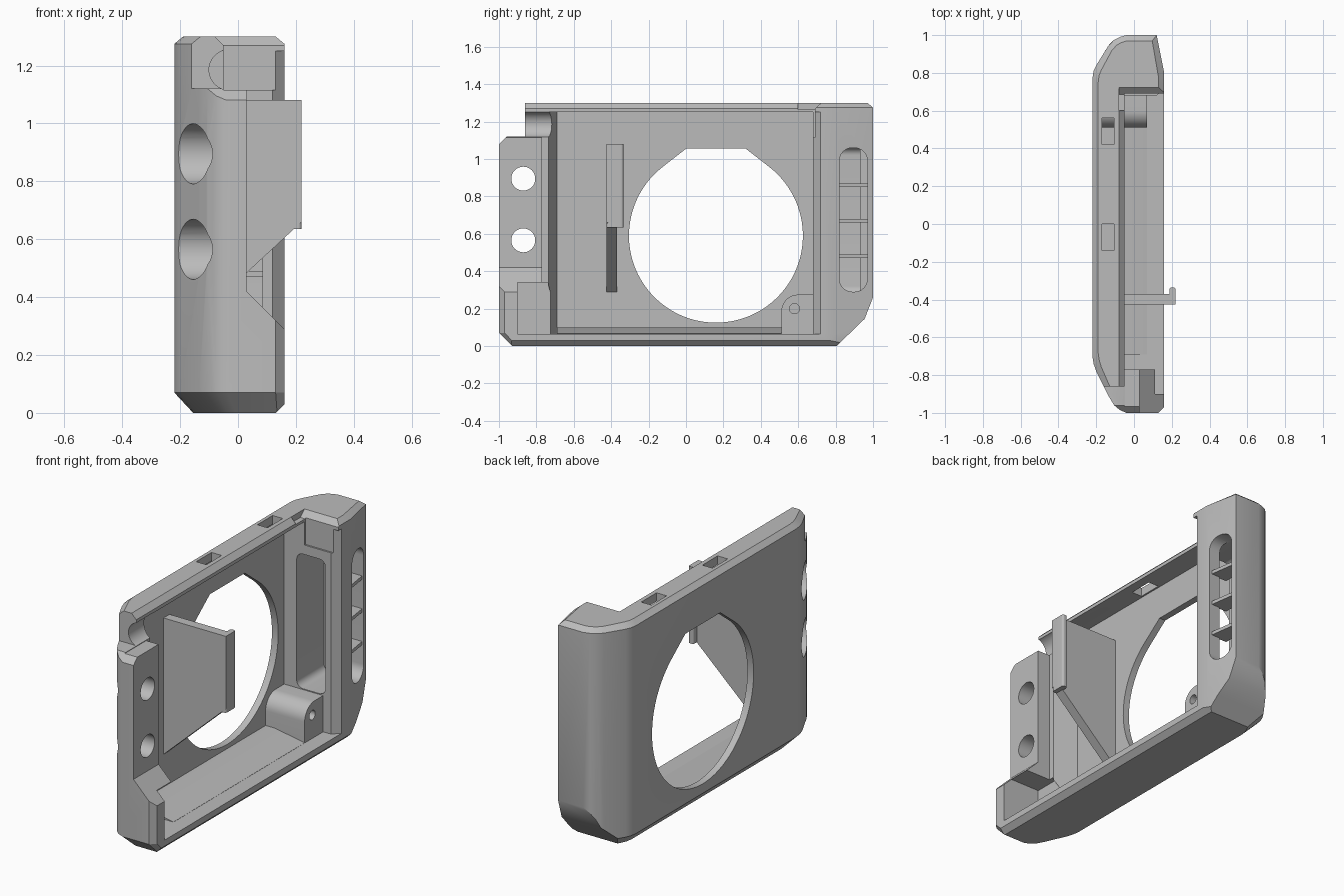
import bpy, bmesh, math
from mathutils import Vector

if "Cube" in bpy.data.objects:
    bpy.data.objects.remove(bpy.data.objects["Cube"], do_unlink=True)

grey = bpy.data.materials.new("plain_grey")
grey.use_nodes = True
grey.diffuse_color = (0.5, 0.5, 0.5, 1)
grey.node_tree.nodes["Principled BSDF"].inputs["Base Color"].default_value = (0.5, 0.5, 0.5, 1)


def finish(name, bm):
    bmesh.ops.recalc_face_normals(bm, faces=bm.faces)
    mesh = bpy.data.meshes.new(name)
    bm.to_mesh(mesh)
    bm.free()
    mesh.materials.append(grey)
    ob = bpy.data.objects.new(name, mesh)
    bpy.context.collection.objects.link(ob)
    return ob


def loft(bm, rings):
    loops = [[bm.verts.new(p) for p in ring] for ring in rings]
    n = len(loops[0])
    for low, high in zip(loops, loops[1:]):
        for i in range(n):
            j = (i + 1) % n
            bm.faces.new((low[i], low[j], high[j], high[i]))
    bm.faces.new(loops[0])
    bm.faces.new(loops[-1])


def prism(name, axis, start, end, pts):
    """Extrude a 2D outline along one axis."""
    place = {"x": lambda u, v, w: (w, u, v),
             "y": lambda u, v, w: (u, w, v),
             "z": lambda u, v, w: (u, v, w)}[axis]
    bm = bmesh.new()
    loft(bm, [[place(u, v, w) for u, v in pts] for w in (start, end)])
    return finish(name, bm)


def rect(u0, u1, v0, v1):
    return [(u0, v0), (u1, v0), (u1, v1), (u0, v1)]


def arc(u, v, r, a0=0, a1=360, steps=48):
    full = a1 - a0 == 360
    angles = [math.radians(a0 + (a1 - a0) * i / steps) for i in range(steps + (not full))]
    return [(u + r * math.cos(a), v + r * math.sin(a)) for a in angles]


def rounded(u0, u1, v0, v1, r):
    pts = []
    for u, v, a in ((u1 - r, v1 - r, 0), (u0 + r, v1 - r, 90),
                    (u0 + r, v0 + r, 180), (u1 - r, v0 + r, 270)):
        pts += arc(u, v, r, a, a + 90, 8)
    return pts


def cut(target, cutter):
    mod = target.modifiers.new("cut", "BOOLEAN")
    mod.operation = "DIFFERENCE"
    mod.solver = "EXACT"
    mod.object = cutter
    bpy.context.view_layer.objects.active = target
    bpy.ops.object.modifier_apply(modifier=mod.name)
    bpy.data.objects.remove(cutter, do_unlink=True)


def chop(bm, point, normal):
    geom = bm.verts[:] + bm.edges[:] + bm.faces[:]
    res = bmesh.ops.bisect_plane(bm, geom=geom, plane_co=point, plane_no=normal,
                                 clear_outer=True)
    edges = [e for e in res["geom_cut"] if isinstance(e, bmesh.types.BMEdge)]
    bmesh.ops.holes_fill(bm, edges=edges)


# Outer shell: plan outline lofted with narrowed bottom and top rings
plan = [(0.16, -0.97), (0.16, 0.8), (0.12, 1.0), (-0.04, 1.0), (-0.075, 0.99),
        (-0.105, 0.975), (-0.135, 0.945), (-0.2, 0.84), (-0.214, 0.81), (-0.22, 0.77),
        (-0.22, -0.7), (-0.214, -0.74), (-0.2, -0.78), (-0.135, -0.91),
        (-0.105, -0.96), (-0.075, -0.985), (-0.04, -1.0), (0.13, -1.0)]


def ring(z, left, right, ys):
    return [(left + (x + 0.22) / 0.38 * (right - left), y * ys, z) for x, y in plan]


bm = bmesh.new()
loft(bm, [ring(0, -0.155, 0.16, 0.93), ring(0.07, -0.22, 0.16, 1),
          ring(1.275, -0.22, 0.16, 1), ring(1.3, -0.19, 0.13, 0.97)])
chop(bm, Vector((0.13, 0, 0)), Vector((1, 0, -1)))
chop(bm, Vector((0, 0.805, 0)), Vector((0, 0.145, -0.15)))
chop(bm, Vector((0, 0.955, 0.145)), Vector((0, 0.115, -0.045)))
shell = finish("shell", bm)

# Main cavity and open rim
cut(shell, prism("cavity", "z", 0.065, 1.25,
                 [(-0.18, -0.69), (-0.05, -0.735), (-0.05, -0.77), (0.3, -0.77),
                  (0.3, 0.72), (0.16, 0.72), (0.12, 0.68), (-0.18, 0.68)]))
cut(shell, prism("rim_cut", "y", -1.1, 0.69,
                 [(-0.05, 1.115), (-0.05, 1.27), (-0.08, 1.3), (-0.08, 1.4),
                  (0.3, 1.4), (0.3, 1.115)]))
cut(shell, prism("rim_chamfer", "x", -0.08, 0.3,
                 [(0.6, 1.265), (0.685, 1.265), (0.725, 1.302), (0.725, 1.4), (0.6, 1.4)]))

# Front post: lowered edge, clipped top, lower pocket and cable notch
cut(shell, prism("post_cut", "y", -1.1, -0.7,
                 [(0.03, 0.42), (0.3, 0.15), (0.3, 1.4), (0.03, 1.4)]))
cut(shell, prism("post_top", "x", -0.4, 0.4,
                 [(-1.1, 0.98), (-0.96, 1.12), (-0.86, 1.12), (-0.86, 1.4), (-1.1, 1.4)]))
cut(shell, prism("low_pocket", "x", -0.08, 0.3,
                 [(-0.9, 0.065), (-0.7, 0.065), (-0.7, 0.2), (-0.74, 0.34), (-0.9, 0.34)]))
cut(shell, prism("notch", "y", -1.1, -0.7, arc(-0.03, 1.185, 0.07)))

# Screw holes with wide outer bores
for z in (0.565, 0.895):
    cut(shell, prism("screw_hole", "x", -0.4, 0.4, arc(-0.87, z, 0.064, steps=32)))
    cut(shell, prism("screw_bore", "x", -0.4, -0.06, arc(-0.87, z, 0.104)))

# Strap windows in the top wall
for y in (-0.07, 0.49):
    cut(shell, prism("window", "z", 1.2, 1.4, rect(-0.17, -0.105, y - 0.07, y + 0.07)))

# Large round opening with a flattened peak
cut(shell, prism("opening", "x", -0.4, -0.1,
                 arc(0.16, 0.59, 0.465, 128, 412, 80) + [(0.32, 1.055), (0.0, 1.055)]))

# Hollow grip end with a rounded slot
cut(shell, prism("grip_pocket", "y", 0.6, 0.93, rounded(-0.1, 0.085, 0.28, 1.06, 0.04)))
cut(shell, prism("grip_slot", "x", 0.03, 0.4, rounded(0.82, 0.97, 0.29, 1.06, 0.07)))

parts = [shell]
for i in range(3):
    z = 0.48 + 0.19 * i
    parts.append(prism(f"grip_bar_{i + 1}", "z", z - 0.01, z + 0.01,
                       [(0.03, 0.81), (0.14, 0.81), (0.115, 0.98), (0.03, 0.98)]))

# Hooked fin standing on the back plate
parts.append(prism("fin", "y", -0.425, -0.37,
                   [(-0.19, 0.28), (0.22, 0.66), (0.22, 1.08), (-0.19, 1.08)]))
parts.append(prism("fin_hook", "z", 0.635, 1.08, rounded(0.188, 0.22, -0.425, -0.335, 0.012)))

# Screw boss in the lower corner
boss = prism("boss", "x", -0.19, 0.07,
             [(0.51, 0.05), (0.69, 0.05), (0.69, 0.275)] + arc(0.6, 0.185, 0.09, 90, 180, 10))
cut(boss, prism("boss_hole", "x", -0.05, 0.2, arc(0.58, 0.2, 0.027, steps=24)))
parts.append(boss)

# Sloped ledge along the floor
parts.append(prism("floor_ledge", "y", -0.69, 0.52,
                   [(-0.19, 0.05), (-0.19, 0.1), (-0.12, 0.1), (0.07, 0.066), (0.07, 0.05)]))

for ob in parts:
    bpy.ops.object.select_all(action="DESELECT")
    ob.select_set(True)
    bpy.context.view_layer.objects.active = ob
    bpy.ops.object.shade_smooth_by_angle(angle=math.radians(25))
